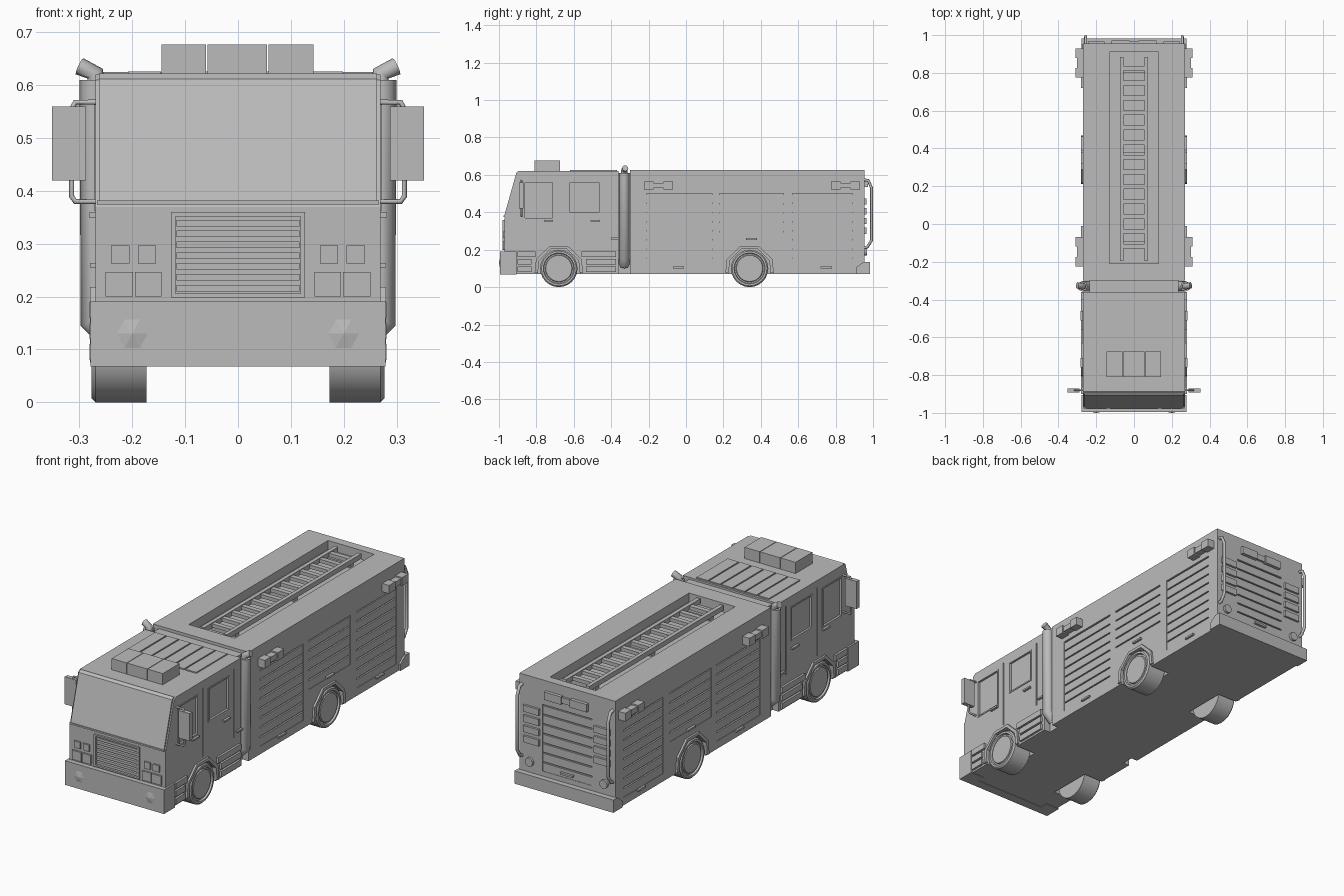
import bpy, bmesh, math
from mathutils import Vector

old = bpy.data.objects.get("Cube")
if old:
    bpy.data.objects.remove(old, do_unlink=True)

grey = bpy.data.materials.new("plain grey")
grey.use_nodes = True
grey.diffuse_color = (0.5, 0.5, 0.5, 1)
grey.node_tree.nodes["Principled BSDF"].inputs["Base Color"].default_value = (0.5, 0.5, 0.5, 1)


def finish(name, bm, smooth=False):
    bmesh.ops.recalc_face_normals(bm, faces=bm.faces[:])
    me = bpy.data.meshes.new(name)
    bm.to_mesh(me)
    bm.free()
    ob = bpy.data.objects.new(name, me)
    bpy.context.collection.objects.link(ob)
    me.materials.append(grey)
    if smooth:
        activate(ob)
        bpy.ops.object.shade_smooth_by_angle(angle=math.radians(35))
    return ob


def activate(ob):
    bpy.ops.object.select_all(action='DESELECT')
    ob.select_set(True)
    bpy.context.view_layer.objects.active = ob


def add_prism(bm, yz, x0, x1):
    """Extrude a side profile across the width."""
    a = [bm.verts.new((x0, y, z)) for y, z in yz]
    b = [bm.verts.new((x1, y, z)) for y, z in yz]
    n = len(yz)
    bm.faces.new(a)
    bm.faces.new(b[::-1])
    for i in range(n):
        j = (i + 1) % n
        bm.faces.new((a[i], b[i], b[j], a[j]))


def add_box(bm, x0, x1, y0, y1, z0, z1):
    add_prism(bm, [(y0, z0), (y1, z0), (y1, z1), (y0, z1)], x0, x1)


def boxes(name, items, mirror=False):
    bm = bmesh.new()
    for x0, x1, *r in items:
        add_box(bm, x0, x1, *r)
        if mirror:
            add_box(bm, -x1, -x0, *r)
    return finish(name, bm)


def prism(name, yz, x0, x1):
    bm = bmesh.new()
    add_prism(bm, yz, x0, x1)
    return finish(name, bm)


def cut(target, cutter):
    m = target.modifiers.new("cut", 'BOOLEAN')
    m.operation, m.solver, m.object = 'DIFFERENCE', 'EXACT', cutter
    activate(target)
    bpy.ops.object.modifier_apply(modifier=m.name)
    bpy.data.objects.remove(cutter, do_unlink=True)


def tube(name, pts, r):
    cu = bpy.data.curves.new(name, 'CURVE')
    cu.dimensions, cu.bevel_depth, cu.bevel_resolution, cu.use_fill_caps = '3D', r, 2, True
    sp = cu.splines.new('POLY')
    sp.points.add(len(pts) - 1)
    for p, c in zip(sp.points, pts):
        p.co = (*c, 1)
        p.radius = 1
    ob = bpy.data.objects.new(name, cu)
    bpy.context.collection.objects.link(ob)
    cu.materials.append(grey)
    activate(ob)
    bpy.ops.object.convert(target='MESH')
    bpy.ops.object.shade_smooth_by_angle(angle=math.radians(50))


def ring_yz(cy, r, n, turn=0.0):
    return [(cy + r * math.cos(turn + 2 * math.pi * i / n),
             0.1 + r * math.sin(turn + 2 * math.pi * i / n)) for i in range(n)]


W = 0.27                      # half width of the hull
AXLES = (-0.68, 0.34)
OCT = math.pi / 8

# Rear body with roof well, shutter bays and wheel wells
body = boxes("rear_body", [(-W, W, -0.30, 0.955, 0.07, 0.625)])
SHUTTERS = ((-0.21, 0.14, 0.11), (0.18, 0.52, 0.25), (0.57, 0.89, 0.11))
bm = bmesh.new()
add_box(bm, -0.13, 0.13, -0.21, 0.91, 0.58, 0.7)
add_box(bm, -0.14, 0.14, 0.945, 1.1, 0.16, 0.5)
for s in (-1, 1):
    for y0, y1, z0 in SHUTTERS:
        add_box(bm, *sorted((s * 0.26, s * 0.4)), y0, y1, z0, 0.5)
    add_prism(bm, ring_yz(AXLES[1], 0.122, 8, OCT), *sorted((s * 0.16, s * 0.4)))
cut(body, finish("body_cutter", bm))

# Roller shutter slats, side and rear
slats = []
for y0, y1, z0 in SHUTTERS:
    n = round((0.5 - z0) / 0.049)
    h = (0.5 - z0) / n
    slats += [(0.255, 0.268, y0, y1, z0 + i * h, z0 + (i + 1) * h - 0.007) for i in range(n)]
boxes("side_shutter_slats", slats, True)
boxes("rear_shutter_slats", [(-0.14, 0.14, 0.94, 0.953, 0.16 + i * 0.0486, 0.2016 + i * 0.0486)
                             for i in range(7)])
boxes("shutter_handles", [(0.265, 0.28, y - 0.03, y + 0.03, z, z + 0.009)
                          for y, z in ((-0.04, 0.1), (0.35, 0.253), (0.75, 0.1))], True)
boxes("rear_shutter_handle", [(-0.035, 0.035, 0.95, 0.965, 0.175, 0.185)])

# Ladder lying in the roof well
ladder = [(x, x + 0.02, -0.195, 0.885, 0.597, 0.622) for x in (-0.075, 0.055)]
ladder += [(-0.056, 0.056, -0.13 + i * 0.0785, -0.105 + i * 0.0785, 0.6, 0.618) for i in range(13)]
boxes("roof_ladder", ladder)
boxes("ladder_supports", [(-0.07, 0.07, y, y + 0.03, 0.575, 0.6) for y in (-0.12, 0.35, 0.8)])

# Cab shell with raked front
cab = prism("cab", [(-0.97, 0.07), (-0.36, 0.07), (-0.36, 0.62), (-0.885, 0.62),
                    (-0.9, 0.61), (-0.965, 0.38), (-0.97, 0.37)], -W, W)
bm = bmesh.new()
add_box(bm, -0.118, 0.118, -1.1, -0.955, 0.205, 0.352)
for s in (-1, 1):
    side = sorted((s * 0.262, s * 0.4))
    add_box(bm, *side, -0.86, -0.715, 0.37, 0.56)      # front window
    add_box(bm, *side, -0.62, -0.465, 0.40, 0.56)      # rear window
    for y in (-0.67, -0.42):                           # door seams
        add_box(bm, *side, y - 0.003, y + 0.003, 0.235, 0.585)
    add_prism(bm, ring_yz(AXLES[0], 0.122, 8, OCT), *sorted((s * 0.16, s * 0.4)))
cut(cab, finish("cab_cutter", bm))
boxes("cab_link", [(-0.235, 0.235, -0.37, -0.29, 0.07, 0.61)])
prism("windscreen", [(-0.972, 0.38), (-0.95, 0.38), (-0.88, 0.618), (-0.893, 0.622),
                     (-0.907, 0.612)], -0.263, 0.263)
prism("windscreen_sill", [(-0.976, 0.374), (-0.95, 0.374), (-0.95, 0.382), (-0.976, 0.382)],
      -0.267, 0.267)

# Window frames
frames = []
for y0, y1, z0, z1 in ((-0.86, -0.715, 0.37, 0.56), (-0.62, -0.465, 0.40, 0.56)):
    t = 0.007
    frames += [(0.26, 0.273, y0 - t, y0, z0 - t, z1 + t), (0.26, 0.273, y1, y1 + t, z0 - t, z1 + t),
               (0.26, 0.273, y0, y1, z0 - t, z0), (0.26, 0.273, y0, y1, z1, z1 + t)]
boxes("window_frames", frames, True)
boxes("door_handles", [(0.265, 0.282, y - 0.025, y + 0.025, 0.35, 0.359)
                       for y in (-0.735, -0.485)] +
      [(0.265, 0.28, -0.4, -0.36, 0.255, 0.264)], True)

# Roof ribs and light bar
boxes("cab_roof_ribs", [(-0.208 + i * 0.069, -0.146 + i * 0.069, -0.62, -0.37, 0.61, 0.626)
                        for i in range(6)])
boxes("light_bar", [(x0, x1, -0.81, -0.675, 0.615, 0.677)
                    for x0, x1 in ((-0.145, -0.061), (-0.058, 0.055), (0.058, 0.143))])

# Grille and front lamps
boxes("grille_slats", [(-0.116, 0.116, -0.975, -0.95, 0.21 + i * 0.0205, 0.2225 + i * 0.0205)
                       for i in range(7)])
boxes("grille_frame", [(-0.127, -0.118, -0.98, -0.96, 0.198, 0.36),
                       (0.118, 0.127, -0.98, -0.96, 0.198, 0.36),
                       (-0.118, 0.118, -0.98, -0.96, 0.198, 0.206),
                       (-0.118, 0.118, -0.98, -0.96, 0.352, 0.36)])
boxes("front_lamps", [(0.155, 0.189, -0.979, -0.96, 0.263, 0.297),
                      (0.205, 0.24, -0.979, -0.96, 0.263, 0.297),
                      (0.145, 0.195, -0.979, -0.96, 0.2, 0.247),
                      (0.199, 0.251, -0.979, -0.96, 0.2, 0.247)], True)

# Bumpers
boxes("front_bumper", [(-0.279, 0.279, -0.994, -0.945, 0.068, 0.191)])
boxes("front_bumper_ends", [(0.2, 0.279, -0.95, -0.905, 0.068, 0.191)], True)
prism("rear_bumper", [(0.91, 0.07), (0.983, 0.07), (0.983, 0.135), (0.95, 0.135), (0.91, 0.105)],
      -0.279, 0.279)

# Slatted steps ahead of and behind the front wheels
steps = []
for i in range(3):
    z = 0.08 + i * 0.04
    steps += [(0.26, 0.281, -0.9, -0.825 + 0.02 * (i == 2), z, z + 0.03),
              (0.26, 0.281, -0.535 - 0.025 * (i == 2), -0.375, z, z + 0.03)]
boxes("cab_steps", steps, True)

# Faceted fog lamps with a raised centre
for side, s in (("left", 1), ("right", -1)):
    bm = bmesh.new()
    rim = [bm.verts.new((s * 0.2 + 0.034 * math.cos(k * math.pi / 3), -0.993,
                         0.13 + 0.036 * math.sin(k * math.pi / 3))) for k in range(6)]
    tip = bm.verts.new((s * 0.2, -1.0, 0.13))
    for k in range(6):
        bm.faces.new((rim[k], rim[(k + 1) % 6], tip))
    bm.faces.new(rim[::-1])
    finish(side + "_fog_lamp", bm)

# Wheels turned from a profile, and octagonal arches
TYRE = [(0.173, 0), (0.173, 0.07), (0.173, 0.1), (0.27, 0.1), (0.277, 0.093), (0.277, 0.083),
        (0.268, 0.08), (0.268, 0.073), (0.274, 0.07), (0.274, 0)]
for axle, cy in zip(("front", "rear"), AXLES):
    for side, s in (("left", 1), ("right", -1)):
        bm = bmesh.new()
        vs = [bm.verts.new((s * x, cy, 0.1 - r)) for x, r in TYRE]
        es = [bm.edges.new(p) for p in zip(vs, vs[1:])]
        bmesh.ops.spin(bm, geom=vs + es, cent=(0, cy, 0.1), axis=(1, 0, 0),
                       angle=2 * math.pi, steps=24)
        bmesh.ops.remove_doubles(bm, verts=bm.verts[:], dist=1e-4)
        finish(f"{axle}_{side}_wheel", bm, True)
        bm = bmesh.new()
        angs = [OCT * k for k in (-0.5, 1, 3, 5, 7, 8.5)]
        outer = [(cy + 0.132 * math.cos(a), 0.1 + 0.128 * math.sin(a)) for a in angs]
        inner = [(cy + 0.114 * math.cos(a), 0.1 + 0.112 * math.sin(a)) for a in angs]
        for i in range(5):
            add_prism(bm, [outer[i], outer[i + 1], inner[i + 1], inner[i]],
                      *sorted((s * 0.25, s * 0.28)))
        finish(f"{axle}_{side}_arch", bm)

# Exhaust stacks, mirrors and rear grab rails
for side, s in (("left", 1), ("right", -1)):
    tube(side + "_exhaust_stack", [(s * 0.235, -0.33, 0.12), (s * 0.273, -0.33, 0.155),
                                   (s * 0.273, -0.33, 0.61)], 0.027)
    tube(side + "_exhaust_tip", [(s * 0.27, -0.33, 0.6), (s * 0.27, -0.33, 0.622),
                                 (s * 0.3, -0.325, 0.636)], 0.017)
    tube(side + "_mirror_arm", [(s * 0.26, -0.88, 0.568), (s * 0.308, -0.88, 0.568),
                                (s * 0.315, -0.88, 0.555), (s * 0.315, -0.88, 0.39),
                                (s * 0.308, -0.88, 0.38), (s * 0.26, -0.88, 0.38)], 0.005)
    tube(side + "_grab_rail", [(s * 0.256, 0.95, 0.575), (s * 0.256, 0.975, 0.57),
                               (s * 0.256, 0.992, 0.53), (s * 0.256, 0.992, 0.25),
                               (s * 0.256, 0.97, 0.215), (s * 0.256, 0.95, 0.21)], 0.008)
boxes("mirrors", [(0.288, 0.352, -0.892, -0.87, 0.42, 0.56)], True)

# Side marker lamps: two blocks with a slimmer bridge
lamps = []
for y in (-0.225, 0.775):
    lamps += [(0.26, 0.309, y, y + 0.05, 0.523, 0.565), (0.26, 0.309, y + 0.105, y + 0.155, 0.523, 0.565),
              (0.26, 0.303, y + 0.05, y + 0.105, 0.53, 0.558)]
boxes("side_marker_lamps", lamps, True)

# Tail fittings
boxes("tail_lamp_slats", [(0.155, 0.243, 0.945, 0.966, 0.285 + i * 0.052, 0.318 + i * 0.052)
                          for i in range(4)], True)
boxes("tail_light_bar", [(-0.12, -0.025, 0.945, 0.972, 0.535, 0.575),
                         (0.025, 0.12, 0.945, 0.972, 0.535, 0.575),
                         (-0.025, 0.025, 0.945, 0.966, 0.54, 0.57)])
for side, s in (("left", 1), ("right", -1)):
    bm = bmesh.new()
    bmesh.ops.create_cone(bm, cap_ends=True, segments=12, radius1=0.022, radius2=0.022, depth=0.02)
    for v in bm.verts:
        v.co = Vector((s * 0.21 + v.co.x, 0.957 + v.co.z, 0.19 + v.co.y))
    finish(side + "_round_tail_lamp", bm, True)
